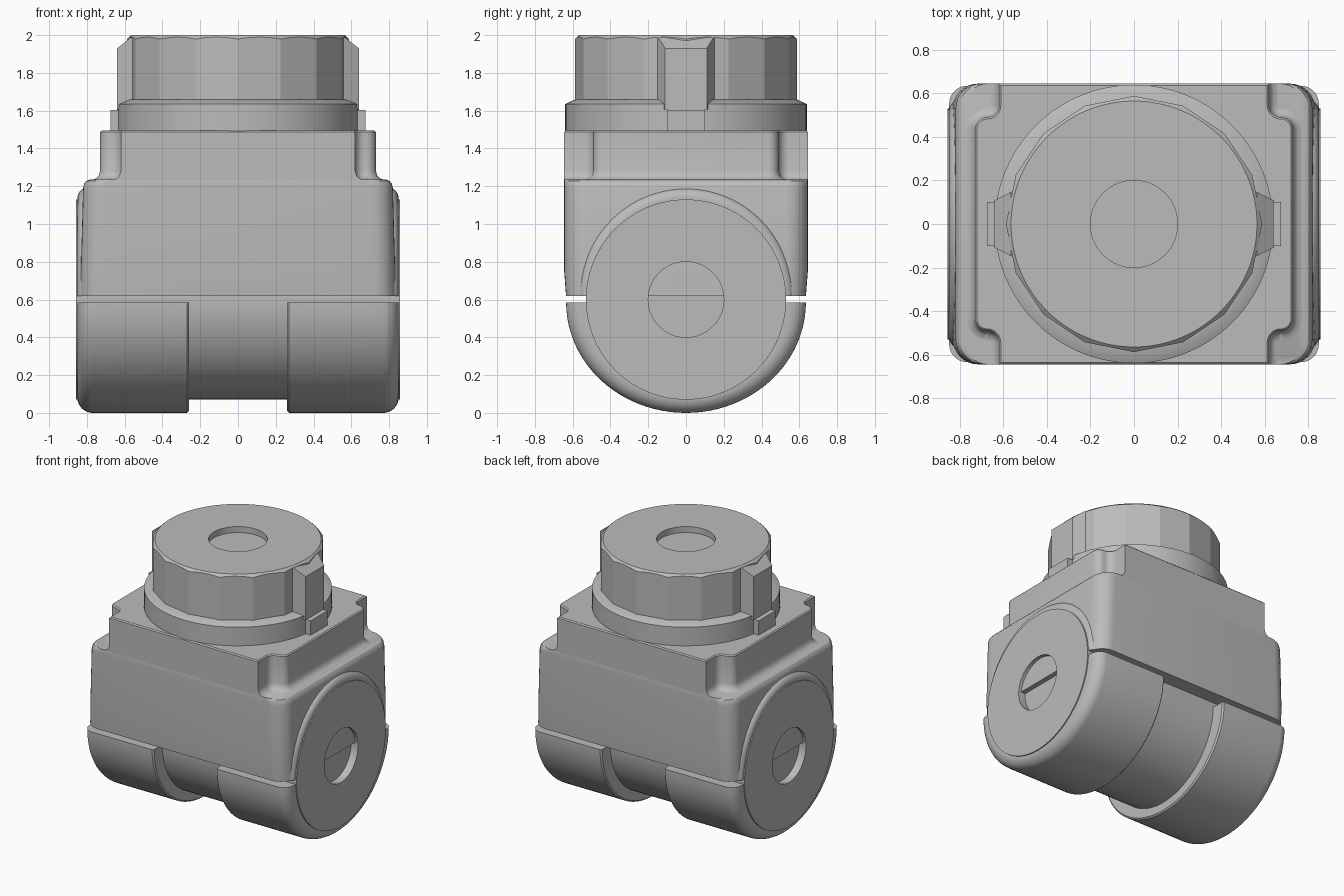
import bpy, bmesh
from math import sin, cos, pi, radians

default = bpy.data.objects.get("Cube")
if default:
    bpy.data.objects.remove(default)

GREY = (0.5, 0.5, 0.5, 1)
grey = bpy.data.materials.new("plain_grey")
grey.use_nodes = True
grey.diffuse_color = GREY
grey.node_tree.nodes["Principled BSDF"].inputs["Base Color"].default_value = GREY


def loft(name, loops, smooth=30):
    """Skin a row of matching closed loops and cap both ends."""
    bm = bmesh.new()
    rows = [[bm.verts.new(p) for p in loop] for loop in loops]
    count = len(rows[0])
    for a, b in zip(rows, rows[1:]):
        for i in range(count):
            j = (i + 1) % count
            bm.faces.new((a[i], a[j], b[j], b[i]))
    bm.faces.new(rows[0][::-1])
    bm.faces.new(rows[-1])
    bmesh.ops.recalc_face_normals(bm, faces=bm.faces)
    mesh = bpy.data.meshes.new(name)
    bm.to_mesh(mesh)
    bm.free()
    mesh.materials.append(grey)
    obj = bpy.data.objects.new(name, mesh)
    bpy.context.collection.objects.link(obj)
    bpy.ops.object.select_all(action='DESELECT')
    obj.select_set(True)
    bpy.context.view_layer.objects.active = obj
    bpy.ops.object.shade_smooth_by_angle(angle=radians(smooth))


def arc(cx, cy, r, start, end, steps=8):
    return [(cx + r * cos(radians(start + (end - start) * k / steps)),
             cy + r * sin(radians(start + (end - start) * k / steps)))
            for k in range(steps + 1)]


def four_way(quarter):
    """Mirror a first-quadrant outline into a full closed outline."""
    half = quarter + [(-x, y) for x, y in reversed(quarter)]
    return half + [(-x, -y) for x, y in half]


def turn_z(profile, steps=96):
    """Circles about the z axis from (radius, height) pairs."""
    return [[(r * cos(2 * pi * k / steps), r * sin(2 * pi * k / steps), z)
             for k in range(steps)] for r, z in profile]


def half_shell(name, section, side, centre, ry, start, steps=48):
    """Sweep an (x, r) section half a turn about the x axis."""
    loops = []
    for k in range(steps + 1):
        t = radians(start) + pi * k / steps
        loops.append([(side * x, r * ry * cos(t), centre + r * sin(t)) for x, r in section])
    loft(name, loops)


# Cross barrel with a round recess in each end
end = [(0.53, 0.858), (0.2, 0.858), (0.2, 0.80)]
barrel = [(r, -x) for r, x in reversed(end)] + end
loft("cross_barrel", [[(z, x, y + 0.6) for x, y, z in loop] for loop in turn_z(barrel)])

# Lower housing with rounded corners and soft shoulders
def housing_loop(x, y, z):
    r = 0.115
    return [(px, py, z) for px, py in four_way(arc(x - r, y - r, r, 0, 90))]

loft("lower_housing", [housing_loop(*p) for p in (
    (0.837, 0.635, 0.62), (0.832, 0.645, 0.75), (0.82, 0.645, 1.19),
    (0.815, 0.645, 1.212), (0.803, 0.645, 1.228), (0.785, 0.645, 1.235))])

# Upper housing with notched corners and a filleted foot
def notched_loop(d, z):
    r = 0.055
    quarter = arc(0.675, 0.435, r + d, 0, 90) + arc(0.675, 0.545, r - d, 270, 180)
    quarter.append((0.62 + d, 0.645 + min(d, 0)))
    return [(x, y, z) for x, y in four_way(quarter)]

loft("upper_housing", [notched_loop(*p) for p in (
    (0.04, 1.235), (0.022, 1.241), (0.008, 1.255), (0, 1.28), (0, 1.487), (-0.008, 1.495))])

# Clamp shells under the barrel and arched collars above it
clamp = [(0.26, 0.46), (0.26, 0.575), (0.27, 0.585)]
clamp += arc(0.77, 0.505, 0.08, 90, 0) + [(0.85, 0.46)]
arch = [(0.74, 0.46), (0.74, 0.575), (0.80, 0.575)] + arc(0.80, 0.52, 0.05, 90, 0) + [(0.85, 0.46)]
for label, side in (("left", 1), ("right", -1)):
    half_shell(label + "_lower_clamp", clamp, side, 0.585, 1.085, 180)
    half_shell(label + "_arched_collar", arch, side, 0.62, 1.0, 0)

# Round neck under the cap
loft("neck_collar", turn_z([(0.64, 1.49), (0.64, 1.635), (0.585, 1.66)]))

# Faceted cap with a conical rim and a recess in the top
SIDES, STEPS = 16, 128

def facet_radius(t):
    pitch = 2 * pi / SIDES
    return 0.577 / cos((t % pitch) - pitch / 2)

angles = [2 * pi * k / STEPS for k in range(STEPS)]
side_wall = [[(facet_radius(t) * cos(t), facet_radius(t) * sin(t),
               1.64 if low else 2 - (facet_radius(t) - 0.565) * 0.9)
              for t in angles] for low in (True, False)]
loft("faceted_cap", side_wall + turn_z([(0.565, 2), (0.2, 2), (0.2, 1.955)], STEPS), 15)

# Tapered lugs on the cap and small tabs on the neck
def lug_loop(side, x, y, z):
    half = [(0.48, 0.13), (0.553, 0.153), (x, y)]
    return [(side * px, py, z) for px, py in half + [(px, -py) for px, py in reversed(half)]]

for label, side in (("left", 1), ("right", -1)):
    loft(label + "_cap_lug", [lug_loop(side, *p) for p in (
        (0.64, 0.11, 1.605), (0.64, 0.11, 1.93), (0.566, 0.146, 1.988))], 10)
    loft(label + "_neck_tab", [[(side * x, y, z) for x, y in
         ((0.6, -0.1), (0.675, -0.1), (0.675, 0.1), (0.6, 0.1))] for z in (1.49, 1.603)])
